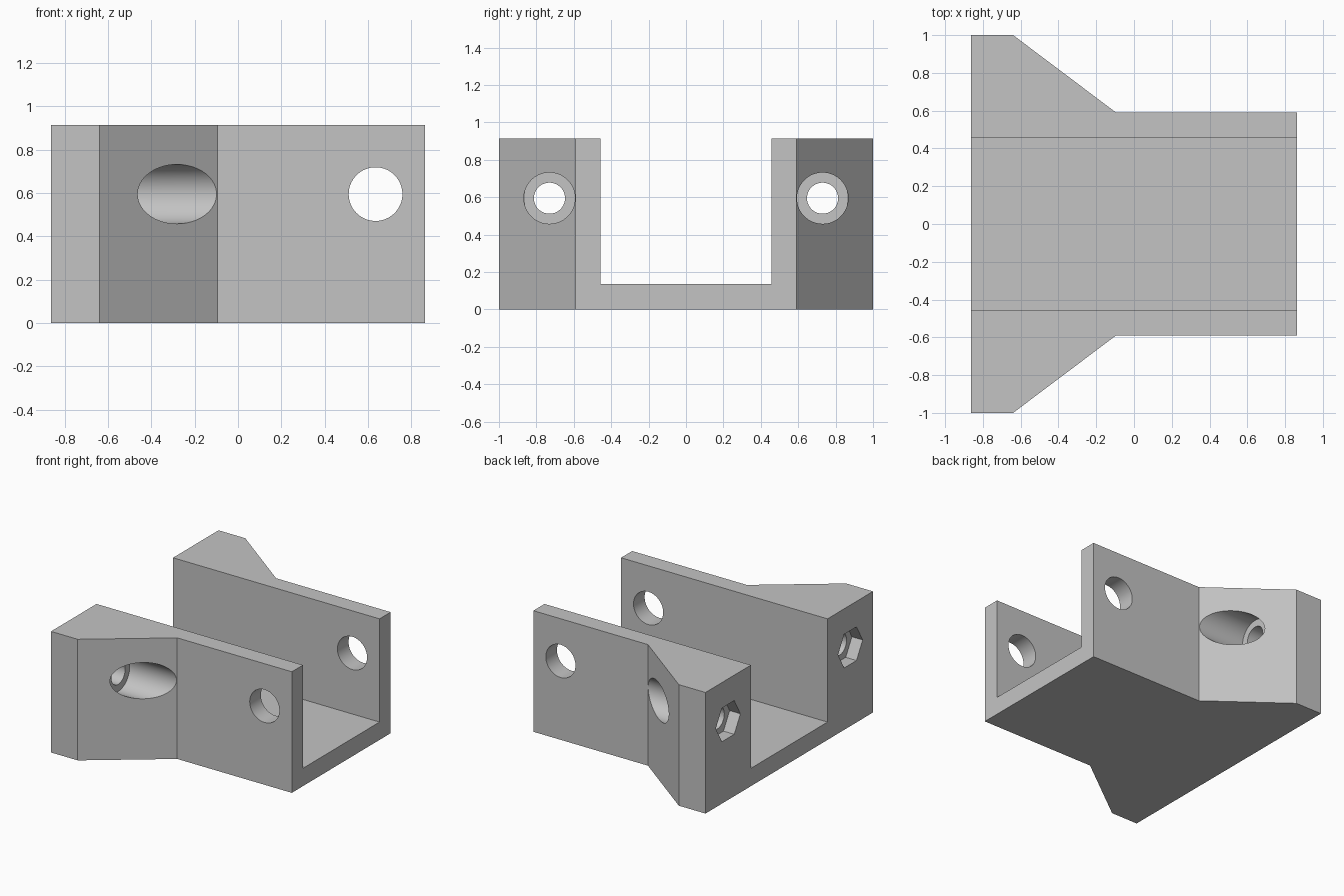
import bpy
from math import pi

cube = bpy.data.objects.get("Cube")
if cube:
    bpy.data.objects.remove(cube, do_unlink=True)

HEIGHT = 0.915
BACK, FRONT = -0.863, 0.863
BOLT_Y, HOLE_Z = 0.73, 0.595

grey = bpy.data.materials.new("light grey")
grey.use_nodes = True
colour = (0.55, 0.55, 0.55, 1)
grey.diffuse_color = colour
grey.node_tree.nodes["Principled BSDF"].inputs["Base Color"].default_value = colour


def prism(name, outline, z0, z1):
    """Extrude a plan outline between two heights."""
    n = len(outline)
    verts = [(x, y, z) for z in (z0, z1) for x, y in outline]
    faces = [tuple(reversed(range(n))), tuple(range(n, 2 * n))]
    faces += [(i, (i + 1) % n, n + (i + 1) % n, n + i) for i in range(n)]
    mesh = bpy.data.meshes.new(name)
    mesh.from_pydata(verts, [], faces)
    obj = bpy.data.objects.new(name, mesh)
    bpy.context.collection.objects.link(obj)
    return obj


def cut(body, cutter):
    """Subtract a cutter from the body and discard it."""
    cutter.hide_render = True
    mod = body.modifiers.new("cut", 'BOOLEAN')
    mod.operation = 'DIFFERENCE'
    mod.solver = 'EXACT'
    mod.object = cutter
    bpy.ops.object.select_all(action='DESELECT')
    body.select_set(True)
    bpy.context.view_layer.objects.active = body
    bpy.ops.object.modifier_apply(modifier=mod.name)
    bpy.data.objects.remove(cutter, do_unlink=True)


def rod_x(radius, x0, x1, y, sides=64):
    """Round or hexagonal cutter lying along x."""
    bpy.ops.mesh.primitive_cylinder_add(
        vertices=sides, radius=radius, depth=x1 - x0,
        location=((x0 + x1) / 2, y, HOLE_Z), rotation=(0, pi / 2, 0))
    return bpy.context.object


# Bracket body: straight sides flaring out to the bolt ears
side = [(FRONT, 0.59), (-0.095, 0.59), (-0.64, 1), (BACK, 1)]
outline = side + [(x, -y) for x, y in reversed(side)]
body = prism("channel_bracket", outline, 0, HEIGHT)
body.data.materials.append(grey)

# Open channel between the two walls
channel = [(-1, -0.457), (1, -0.457), (1, 0.457), (-1, 0.457)]
cut(body, prism("channel_cutter", channel, 0.135, 1.2))

# Pivot hole through both walls
bpy.ops.mesh.primitive_cylinder_add(
    vertices=64, radius=0.124, depth=3,
    location=(0.635, 0, HOLE_Z), rotation=(pi / 2, 0, 0))
cut(body, bpy.context.object)

# Ears: counterbore, bolt hole and hexagonal nut pocket
for y in (BOLT_Y, -BOLT_Y):
    cut(body, rod_x(0.137, -0.49, 0.2, y))
    cut(body, rod_x(0.083, -1, 0, y))
    cut(body, rod_x(0.147, -1, BACK + 0.09, y, sides=6))

bpy.ops.object.select_all(action='DESELECT')
body.select_set(True)
bpy.context.view_layer.objects.active = body
bpy.ops.object.shade_smooth_by_angle(angle=pi / 6)
